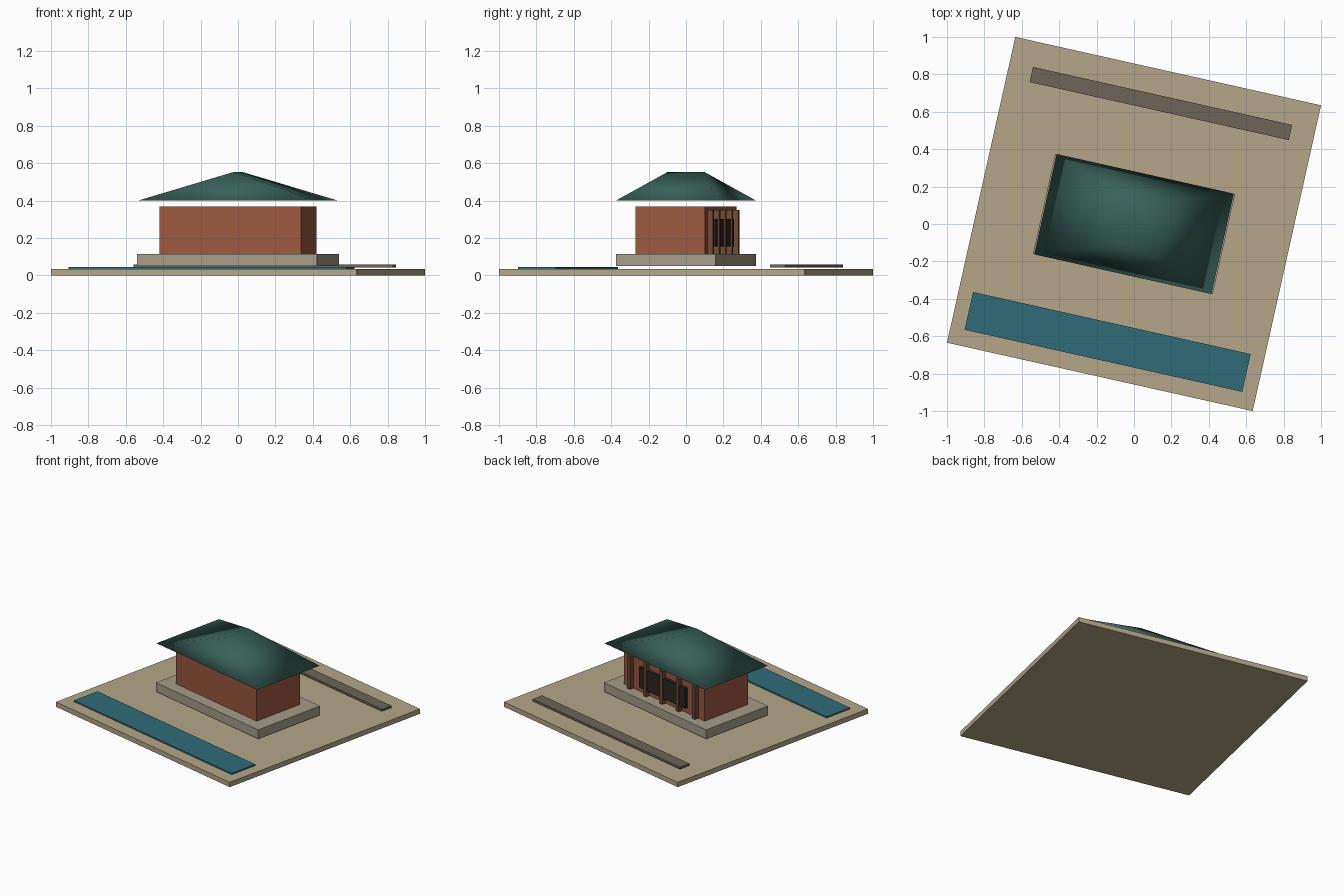
import bpy, bmesh, math
from mathutils import Matrix

if "Cube" in bpy.data.objects:
    bpy.data.objects.remove(bpy.data.objects["Cube"])

# whole site is turned about z
TURN = Matrix.Rotation(math.radians(-12.6), 4, 'Z')


def material(name, rgb):
    m = bpy.data.materials.new(name)
    m.diffuse_color = (*rgb, 1)
    m.use_nodes = True
    m.node_tree.nodes["Principled BSDF"].inputs["Base Color"].default_value = m.diffuse_color
    return m


sand = material("sand", (0.46, 0.39, 0.25))
stone = material("stone", (0.38, 0.34, 0.26))
paving = material("paving", (0.15, 0.13, 0.10))
water = material("water", (0.03, 0.15, 0.19))
brick = material("brick", (0.33, 0.10, 0.05))
wood = material("wood", (0.17, 0.07, 0.035))
dark = material("dark", (0.025, 0.018, 0.014))
green = material("green", (0.04, 0.12, 0.10))


def add_object(name, bm, mat):
    bmesh.ops.recalc_face_normals(bm, faces=bm.faces)
    mesh = bpy.data.meshes.new(name)
    bm.to_mesh(mesh)
    bm.free()
    mesh.materials.append(mat)
    ob = bpy.data.objects.new(name, mesh)
    ob.matrix_world = TURN
    bpy.context.collection.objects.link(ob)
    return ob


def box(name, x, y, length, width, z0, z1, mat):
    bm = bmesh.new()
    place = Matrix.Translation((x, y, (z0 + z1) / 2))
    size = Matrix.Diagonal((length, width, z1 - z0, 1))
    bmesh.ops.create_cube(bm, size=1, matrix=place @ size)
    return add_object(name, bm, mat)


# site
box("ground_slab", 0, 0, 1.675, 1.675, 0, 0.035, sand)
box("pool", 0, -0.646, 1.521, 0.207, 0.035, 0.045, water)
box("path", 0, 0.66, 1.42, 0.083, 0.042, 0.057, paving)

# building
box("plinth", 0, 0, 0.985, 0.545, 0.05, 0.115, stone)
box("hall_walls", 0, 0, 0.776, 0.38, 0.115, 0.368, brick)
box("window_band", 0, 0.2, 0.445, 0.024, 0.155, 0.30, dark)
for i in range(5):
    box(f"post_{i + 1}", (i - 2) * 0.157, 0.203, 0.028, 0.034, 0.115, 0.35, wood)

# hipped roof, ridge across the short direction, smooth shaded
bm = bmesh.new()
a, b, r = 0.485, 0.275, 0.1
base = [bm.verts.new((x, y, 0.40)) for x, y in ((-a, -b), (a, -b), (a, b), (-a, b))]
front = bm.verts.new((0, -r, 0.553))
back = bm.verts.new((0, r, 0.553))
bm.faces.new(base[::-1])
bm.faces.new((base[0], base[1], front))
bm.faces.new((base[1], base[2], back, front))
bm.faces.new((base[2], base[3], back))
bm.faces.new((base[3], base[0], front, back))
for f in bm.faces:
    f.smooth = True
add_object("roof", bm, green)
